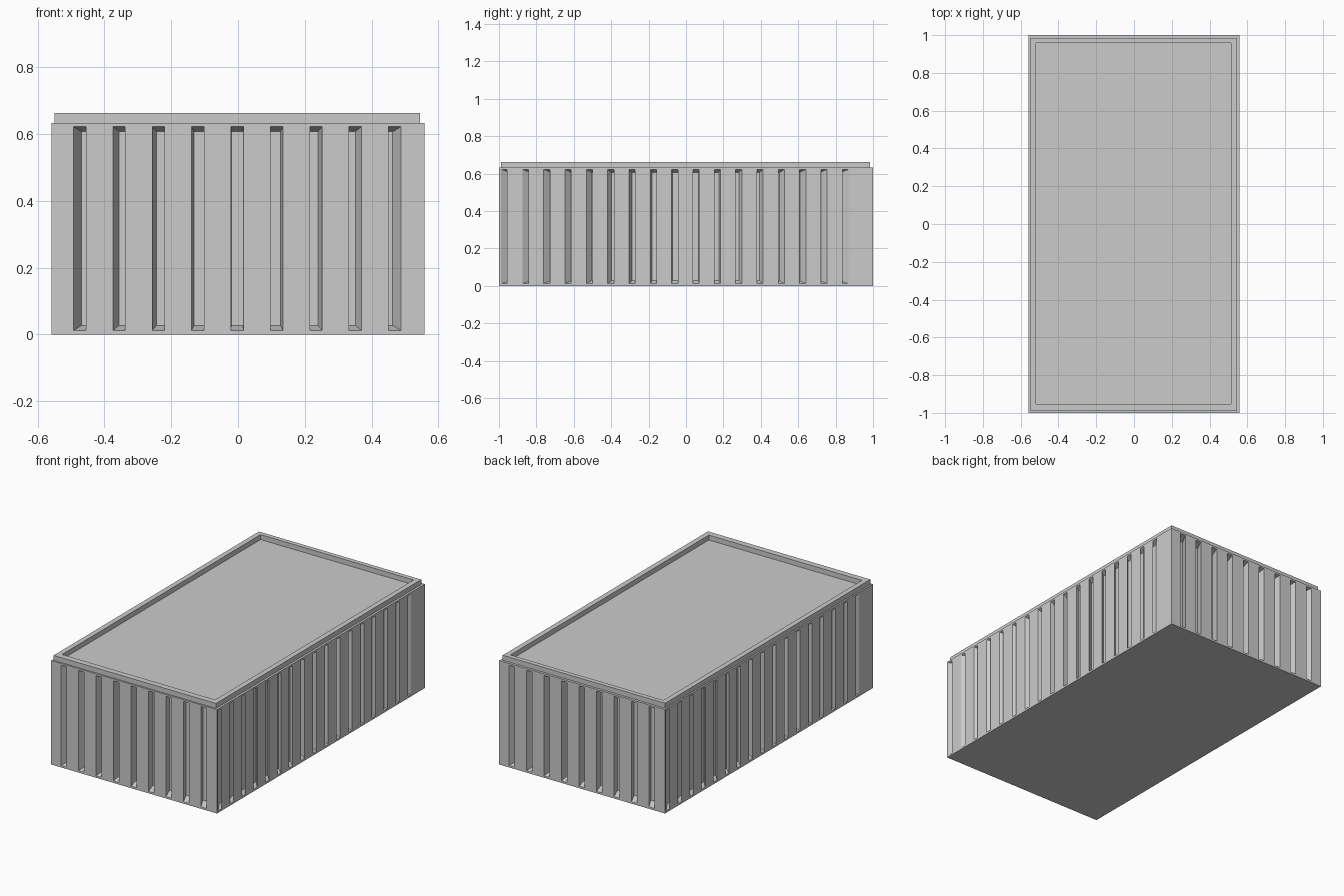
import bpy, bmesh
from mathutils import Vector, Matrix
from math import pi

if "Cube" in bpy.data.objects:
    bpy.data.objects.remove(bpy.data.objects["Cube"])

HX, HY, H = 0.5585, 1.0, 0.633
SLOT_Z = (0.012, 0.622)
CENTRE = Vector((0, 0, H / 2))
SHRINK = 0.95          # recess floors are the slot openings scaled toward the body centre


def finish(name, bm):
    bmesh.ops.remove_doubles(bm, verts=bm.verts, dist=1e-4)
    # cap whatever is still open (top and bottom of the body)
    loops = [e for e in bm.edges if e.is_boundary]
    if loops:
        bmesh.ops.holes_fill(bm, edges=loops, sides=0)
    bmesh.ops.recalc_face_normals(bm, faces=bm.faces)
    mesh = bpy.data.meshes.new(name)
    bm.to_mesh(mesh)
    bm.free()
    obj = bpy.data.objects.new(name, mesh)
    bpy.context.collection.objects.link(obj)
    return obj


def quad(bm, pts):
    bm.faces.new([bm.verts.new(p) for p in pts])


def slotted_wall(bm, half, first, pitch, count, width, place):
    """Wall grid whose slot cells are pushed in; place(u, z) gives the 3D point."""
    us = [-half]
    for i in range(count):
        c = first + pitch * i
        us += [c - width / 2, c + width / 2]
    us.append(half)
    zs = [0, *SLOT_Z, H]
    for i in range(len(us) - 1):
        for j in range(3):
            outer = [place(u, z) for u, z in ((us[i], zs[j]), (us[i + 1], zs[j]),
                                              (us[i + 1], zs[j + 1]), (us[i], zs[j + 1]))]
            if i % 2 == 1 and j == 1:
                inner = [CENTRE + (p - CENTRE) * SHRINK for p in outer]
                quad(bm, inner)
                for k in range(4):
                    n = (k + 1) % 4
                    quad(bm, (outer[k], outer[n], inner[n], inner[k]))
            else:
                quad(bm, outer)


# body: front and right walls, repeated by a half turn for back and left
bm = bmesh.new()
for turn in (0, pi):
    rot = Matrix.Rotation(turn, 3, 'Z')
    slotted_wall(bm, HX, -0.474, 0.1179, 9, 0.037,
                 lambda u, z: rot @ Vector((u, -HY, z)))
    slotted_wall(bm, HY, -0.973, 0.1141, 17, 0.033,
                 lambda u, z: rot @ Vector((HX, u, z)))
finish("container_body", bm)

# raised rim frame on the top
RIM_TOP = 0.663
out = [(-0.549, -0.99), (0.545, -0.99), (0.545, 0.985), (-0.549, 0.985)]
inn = [(-0.518, -0.953), (0.513, -0.953), (0.513, 0.957), (-0.518, 0.957)]
section = [(out, H), (out, RIM_TOP), (inn, RIM_TOP), (inn, H)]
bm = bmesh.new()
for s in range(4):
    (ra, za), (rb, zb) = section[s], section[(s + 1) % 4]
    for k in range(4):
        n = (k + 1) % 4
        quad(bm, ((*ra[k], za), (*ra[n], za), (*rb[n], zb), (*rb[k], zb)))
finish("top_rim", bm)
